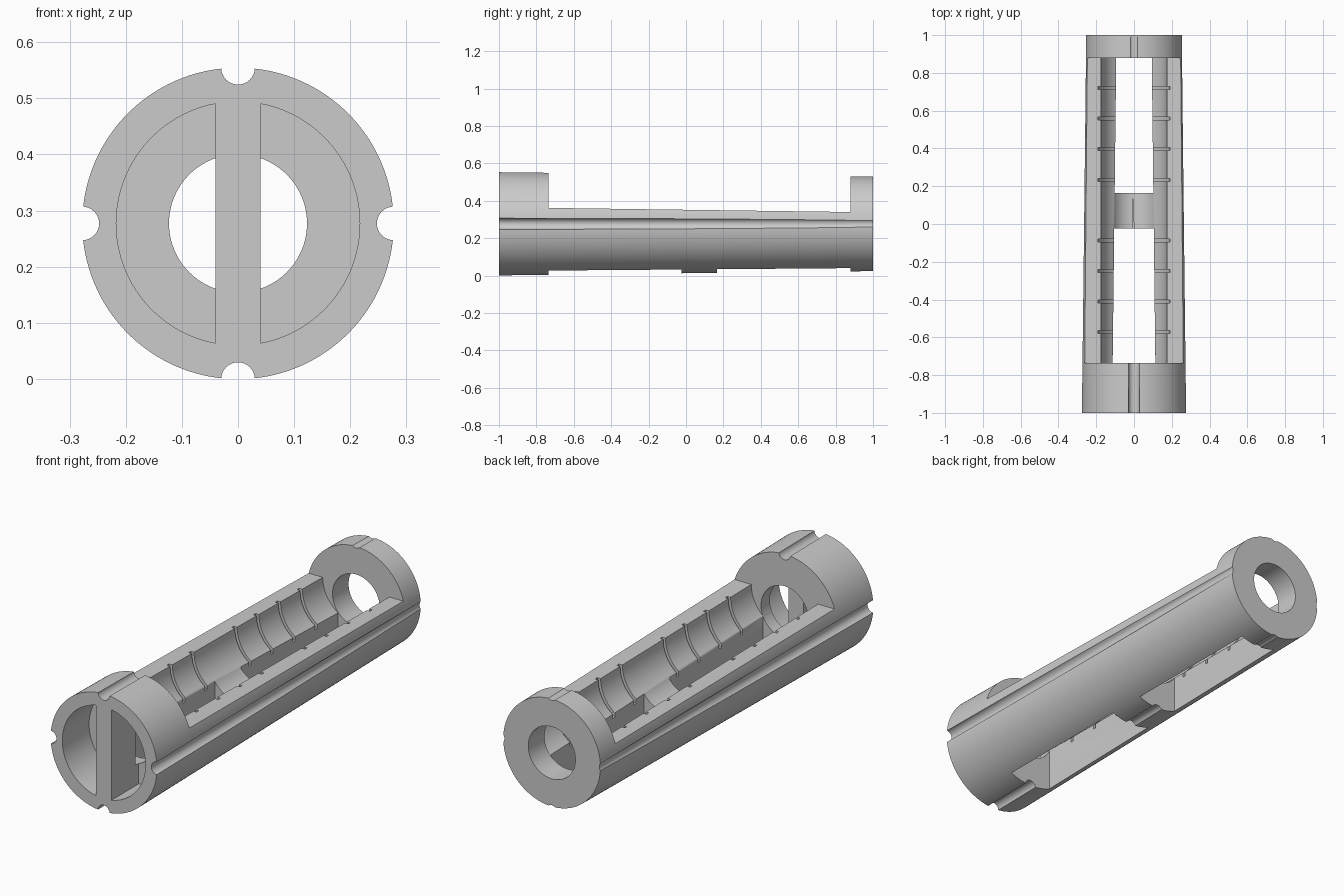
import bpy, bmesh, math

cube = bpy.data.objects.get("Cube")
if cube:
    bpy.data.objects.remove(cube, do_unlink=True)

C = 0.277                                  # height of the long axis
FRONT, BACK = -0.735, 0.88                 # ends of the open bay

grey = bpy.data.materials.new("light grey")
grey.use_nodes = True
grey.diffuse_color = (0.6, 0.6, 0.6, 1)
grey.node_tree.nodes["Principled BSDF"].inputs["Base Color"].default_value = (0.6, 0.6, 0.6, 1)


def arc(r, a0, a1, n):
    return [(r * math.cos(a0 + (a1 - a0) * i / n), r * math.sin(a0 + (a1 - a0) * i / n))
            for i in range(n + 1)]


def circle(r, n=96, cx=0, cz=0):
    return [(x + cx, z + cz) for x, z in arc(r, 0, math.tau, n)[:-1]]


def box(w, z0, z1):
    return [(-w, z0), (w, z0), (w, z1), (-w, z1)]


def loft(name, y0, p0, y1, p1=None):
    """Solid between two matching profiles around the long axis."""
    bm = bmesh.new()
    a = [bm.verts.new((x, y0, C + z)) for x, z in p0]
    b = [bm.verts.new((x, y1, C + z)) for x, z in (p1 or p0)]
    bm.faces.new(a)
    bm.faces.new(b[::-1])
    for i in range(len(a)):
        j = (i + 1) % len(a)
        bm.faces.new((a[i], b[i], b[j], a[j]))
    bmesh.ops.recalc_face_normals(bm, faces=bm.faces)
    me = bpy.data.meshes.new(name)
    bm.to_mesh(me)
    bm.free()
    me.materials.append(grey)
    ob = bpy.data.objects.new(name, me)
    bpy.context.collection.objects.link(ob)
    return ob


# Tapered tube body
body = loft("tapered_body", -1, circle(0.2775, 160), 1, circle(0.2535, 160))


def cut(*args):
    cutter = loft("cutter", *args)
    cutter.hide_render = True
    mod = body.modifiers.new("cut", "BOOLEAN")
    mod.operation, mod.solver, mod.object = "DIFFERENCE", "EXACT", cutter
    bpy.context.view_layer.objects.active = body
    bpy.ops.object.modifier_apply(modifier=mod.name)
    bpy.data.objects.remove(cutter, do_unlink=True)


def along(y, front, back):
    """Value that changes evenly from the front to the back of the bay."""
    return front + (back - front) * (y - FRONT) / (BACK - FRONT)


def rail(y):
    return along(y, 0.085, 0.063)


def opening(y):
    return box(along(y, 0.113, 0.094), -0.4, 0)


# Open top with sloping rails
cut(FRONT, box(0.4, rail(FRONT), 0.5), BACK, box(0.4, rail(BACK), 0.5))

# Half-round trough centred on the rail plane
cut(FRONT, circle(0.174, cz=rail(FRONT)), BACK, circle(0.174, cz=rail(BACK)))

# Ring slots in the trough
for start in (-0.573, 0.234):
    for i in range(4):
        y = start + i * 0.162
        cut(y - 0.008, circle(0.191, cz=rail(y)), y + 0.008)

# Round bore through the end walls and over the bridge
cut(-0.82, circle(0.123), 1.1)

# Floor openings either side of the bridge
for y0, y1 in ((FRONT, -0.023), (0.165, BACK)):
    cut(y0, opening(y0), y1, opening(y1))

# Front pockets split by a central bar
gap = math.asin(0.04 / 0.217)
for side in (0, math.pi):
    cut(-1.1, arc(0.217, side - math.pi / 2 + gap, side + math.pi / 2 - gap, 48), -0.8)

# Four straight grooves along the outside
for k in range(4):
    a = k * math.pi / 2
    cut(-1.1, circle(0.03, 32, 0.2775 * math.cos(a), 0.2775 * math.sin(a)), 1.1)

body.select_set(True)
bpy.context.view_layer.objects.active = body
bpy.ops.object.shade_smooth_by_angle(angle=math.radians(30))
